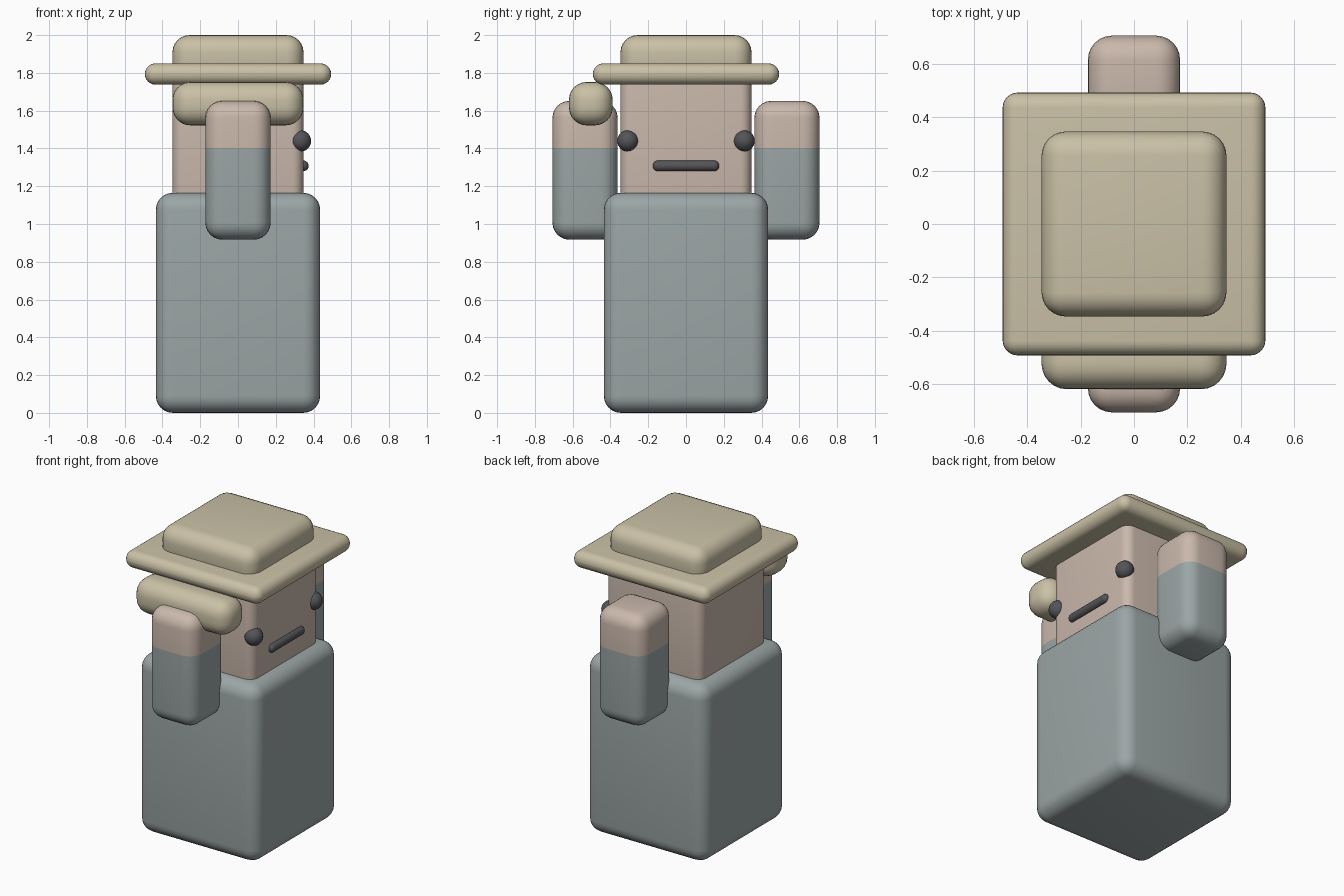
import bpy, bmesh, math
from mathutils import Vector

if "Cube" in bpy.data.objects:
    bpy.data.objects.remove(bpy.data.objects["Cube"])


def material(name, rgb):
    m = bpy.data.materials.new(name)
    m.diffuse_color = (*rgb, 1)
    m.use_nodes = True
    m.node_tree.nodes["Principled BSDF"].inputs["Base Color"].default_value = m.diffuse_color
    return m


CLOTH = material("grey_cloth", (0.33, 0.38, 0.38))
SKIN = material("skin", (0.59, 0.48, 0.41))
STRAW = material("straw", (0.59, 0.53, 0.38))
DARK = material("dark", (0.09, 0.09, 0.10))


def finish(bm, name, mats):
    me = bpy.data.meshes.new(name)
    bm.to_mesh(me)
    bm.free()
    for m in mats:
        me.materials.append(m)
    ob = bpy.data.objects.new(name, me)
    bpy.context.collection.objects.link(ob)
    bpy.ops.object.select_all(action='DESELECT')
    ob.select_set(True)
    bpy.context.view_layer.objects.active = ob
    bpy.ops.object.shade_smooth_by_angle(angle=math.radians(35))
    return ob


def rounded_box(name, lo, hi, radius, mats, split_z=None):
    """Box between two corners with rounded edges; faces above split_z use mats[1]."""
    lo, hi = Vector(lo), Vector(hi)
    bm = bmesh.new()
    bmesh.ops.create_cube(bm, size=1)
    for v in bm.verts:
        v.co = (lo + hi) / 2 + v.co * (hi - lo)
    bmesh.ops.bevel(bm, geom=bm.edges[:], offset=radius, segments=6,
                    profile=0.5, affect='EDGES', clamp_overlap=True)
    if split_z is not None:
        bmesh.ops.bisect_plane(bm, geom=bm.verts[:] + bm.edges[:] + bm.faces[:],
                               plane_co=(0, 0, split_z), plane_no=(0, 0, 1))
        for f in bm.faces:
            f.material_index = int(f.calc_center_median().z > split_z)
    return finish(bm, name, mats)


# Body and head
rounded_box("body", (-0.435, -0.435, 0), (0.435, 0.435, 1.165), 0.09, [CLOTH])
rounded_box("head", (-0.347, -0.347, 1.10), (0.347, 0.347, 1.79), 0.06, [SKIN])

# Hat
rounded_box("hat_brim", (-0.493, -0.493, 1.738), (0.493, 0.493, 1.85), 0.0555, [STRAW])
rounded_box("hat_crown", (-0.347, -0.347, 1.76), (0.347, 0.347, 2.0), 0.09, [STRAW])

# Loaf held in the front hand
rounded_box("held_loaf", (-0.347, -0.62, 1.522), (0.347, -0.388, 1.752), 0.095, [STRAW])

# Raised arms with bare hands, and eyes on the +x face
for side, label in ((-1, "right"), (1, "left")):
    y0, y1 = sorted((side * 0.362, side * 0.707))
    rounded_box(label + "_arm", (-0.173, y0, 0.917), (0.173, y1, 1.652), 0.09,
                [CLOTH, SKIN], split_z=1.402)
    bm = bmesh.new()
    bmesh.ops.create_uvsphere(bm, u_segments=24, v_segments=16, radius=0.056)
    bmesh.ops.translate(bm, verts=bm.verts[:], vec=(0.331, side * 0.308, 1.44))
    finish(bm, label + "_eye", [DARK])

# Mouth
rounded_box("mouth", (0.318, -0.176, 1.28), (0.374, 0.176, 1.336), 0.0275, [DARK])
